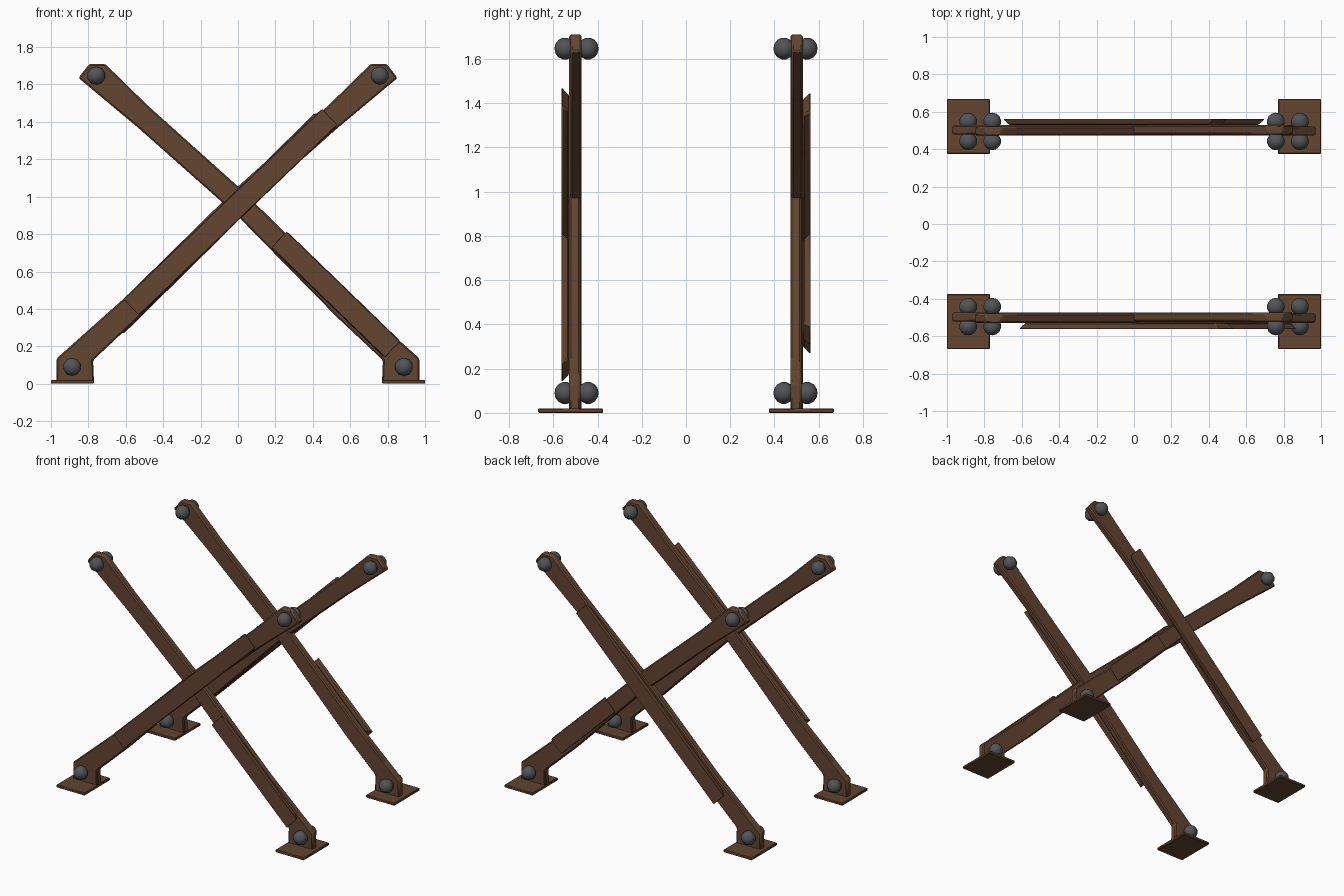
import bpy, bmesh, math
from mathutils import Vector

if "Cube" in bpy.data.objects:
    bpy.data.objects.remove(bpy.data.objects["Cube"])


def material(name, rgb):
    m = bpy.data.materials.new(name)
    m.diffuse_color = (*rgb, 1)
    m.use_nodes = True
    m.node_tree.nodes["Principled BSDF"].inputs["Base Color"].default_value = m.diffuse_color
    return m


BROWN = material("dark_brown_wood", (0.125, 0.058, 0.030))
GREY = material("dark_iron", (0.085, 0.088, 0.095))


def finish(bm, name, mat, bevel=0.0):
    bmesh.ops.recalc_face_normals(bm, faces=bm.faces)
    me = bpy.data.meshes.new(name)
    bm.to_mesh(me)
    bm.free()
    ob = bpy.data.objects.new(name, me)
    bpy.context.collection.objects.link(ob)
    me.materials.append(mat)
    if bevel:
        mod = ob.modifiers.new("soft_edges", 'BEVEL')
        mod.width = bevel
        mod.segments = 1
    bpy.ops.object.select_all(action='DESELECT')
    ob.select_set(True)
    bpy.context.view_layer.objects.active = ob
    bpy.ops.object.shade_smooth_by_angle(angle=math.radians(40))
    return ob


def loft(name, ring_a, ring_b, bevel):
    """Solid between two matching outlines of (x, y, z) points."""
    bm = bmesh.new()
    a = [bm.verts.new(p) for p in ring_a]
    b = [bm.verts.new(p) for p in ring_b]
    bm.faces.new(a)
    bm.faces.new(b[::-1])
    n = len(a)
    for i in range(n):
        bm.faces.new((a[i], a[(i + 1) % n], b[(i + 1) % n], b[i]))
    return finish(bm, name, BROWN, bevel)


# outline of one leaning beam with its upright foot, seen from the front
BEAM = [(-0.97, 0.01), (-0.97, 0.135), (-0.60, 0.465), (0.0, 1.055),
        (0.48, 1.485), (0.71, 1.71), (0.795, 1.71), (0.853, 1.635),
        (0.53, 1.365), (0.0, 0.895), (-0.53, 0.355), (-0.775, 0.125),
        (-0.77, 0.01)]


def beam(name, flip, y):
    rings = [[(flip * x, y + d, z) for x, z in BEAM] for d in (-0.025, 0.025)]
    loft(name, *rings, 0.008)


def strip(name, start, end, side, width=0.126):
    """Thin facing board on the outside of a beam, with slanted ends."""
    p, q = Vector(start), Vector(end)
    d = (q - p).normalized()
    n = Vector((-d.y, d.x)) * width / 2
    rings = []
    for y, inset, k in ((0.528, 0.04, 0.85), (0.562, 0.0, 1.0)):
        a, b = p + d * inset, q - d * inset
        pts = (a + n * k, b + n * k, b - n * k, a - n * k)
        rings.append([(v.x, side * y, v.y) for v in pts])
    loft(name, *rings, 0.007)


def bolt(name, x, y, z):
    bm = bmesh.new()
    bmesh.ops.create_uvsphere(bm, u_segments=10, v_segments=7, radius=0.05)
    for v in bm.verts:
        # axis along y, slightly flattened dome
        v.co = Vector((v.co.x, v.co.z * 0.95, v.co.y)) + Vector((x, y, z))
    finish(bm, name, GREY)


def base_plate(name, x, y):
    bm = bmesh.new()
    bmesh.ops.create_cube(bm, size=1)
    for v in bm.verts:
        v.co = Vector((x + v.co.x * 0.23, y + v.co.y * 0.294, 0.01 + v.co.z * 0.02))
    finish(bm, name, BROWN, 0.004)


for side, label in ((-1, "front"), (1, "back")):
    # crossed beams
    beam(label + "_beam_rising_right", 1, side * 0.5 + 0.003)
    beam(label + "_beam_rising_left", -1, side * 0.5 - 0.003)
    for sx, hand in ((-1, "left"), (1, "right")):
        base_plate(f"{label}_{hand}_base_plate", sx * 0.885, side * 0.522)
        # bolt heads on both faces of each joint
        for off, face in ((0.0525, "outer"), (-0.0525, "inner")):
            y = side * (0.495 + off)
            bolt(f"{label}_{hand}_foot_{face}_bolt", sx * 0.887, y, 0.09)
            bolt(f"{label}_{hand}_top_{face}_bolt", sx * 0.758, y, 1.647)

# facing boards
strip("front_long_board", (-0.575, 0.405), (0.495, 1.43), -1)
strip("front_short_board", (0.215, 0.775), (0.83, 0.18), -1)
strip("back_long_board", (-0.66, 0.305), (0.46, 1.41), 1)
strip("back_short_board", (0.215, 0.775), (0.66, 0.345), 1)
